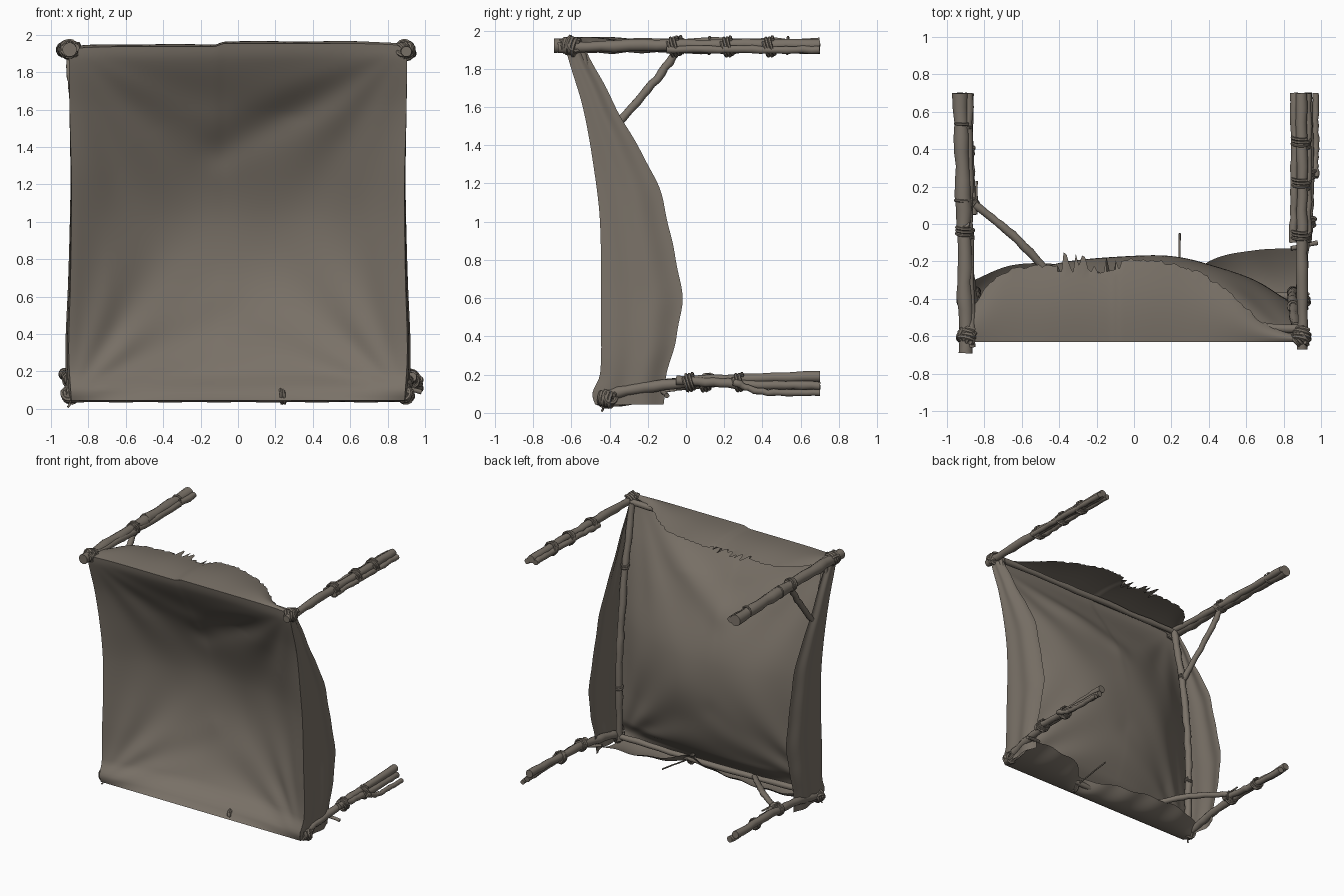
import bpy, bmesh, math, random
from mathutils import Vector

if "Cube" in bpy.data.objects:
    bpy.data.objects.remove(bpy.data.objects["Cube"])
random.seed(4)


def material(name, rgb):
    m = bpy.data.materials.new(name)
    m.diffuse_color = (*rgb, 1)
    m.use_nodes = True
    m.node_tree.nodes["Principled BSDF"].inputs["Base Color"].default_value = m.diffuse_color
    return m


HIDE = material("weathered brown", (0.195, 0.168, 0.138))


def finish(name, bm, angle=50):
    me = bpy.data.meshes.new(name)
    bm.to_mesh(me)
    bm.free()
    me.materials.append(HIDE)
    ob = bpy.data.objects.new(name, me)
    bpy.context.collection.objects.link(ob)
    bpy.ops.object.select_all(action='DESELECT')
    ob.select_set(True)
    bpy.context.view_layer.objects.active = ob
    bpy.ops.object.shade_smooth_by_angle(angle=math.radians(angle))
    return ob


def interp(pts, x):
    """Smooth interpolation through (x, value) pairs sorted by x."""
    if x <= pts[0][0]:
        return pts[0][1]
    for i in range(len(pts) - 1):
        (a, va), (b, vb) = pts[i], pts[i + 1]
        if x <= b:
            p = pts[max(i - 1, 0)]
            q = pts[min(i + 2, len(pts) - 1)]
            h, t = b - a, (x - a) / (b - a)
            ma, mb = (vb - p[1]) / (b - p[0]) * h, (q[1] - va) / (q[0] - a) * h
            return ((2*t**3 - 3*t*t + 1) * va + (t**3 - 2*t*t + t) * ma
                    + (3*t*t - 2*t**3) * vb + (t**3 - t*t) * mb)
    return pts[-1][1]


def sheet(name, nu, nv, fn, flip=False):
    bm = bmesh.new()
    g = [[bm.verts.new(fn(i / nu, j / nv)) for j in range(nv + 1)] for i in range(nu + 1)]
    for i in range(nu):
        for j in range(nv):
            f = [g[i][j], g[i + 1][j], g[i + 1][j + 1], g[i][j + 1]]
            bm.faces.new(f[::-1] if flip else f)
    return finish(name, bm, 60)


def sweep(bm, pts, radii, sides):
    pts = [Vector(p) for p in pts]
    rings = []
    d0 = (pts[1] - pts[0]).normalized()
    n = d0.orthogonal().normalized()
    for i, p in enumerate(pts):
        d = (pts[min(i + 1, len(pts) - 1)] - pts[max(i - 1, 0)]).normalized()
        n = (n - d * n.dot(d)).normalized()
        b = d.cross(n)
        rings.append([bm.verts.new(p + radii[i] * (n * math.cos(a) + b * math.sin(a)))
                      for a in (k * math.tau / sides for k in range(sides))])
    for r, s in zip(rings, rings[1:]):
        for k in range(sides):
            bm.faces.new((r[k], r[(k + 1) % sides], s[(k + 1) % sides], s[k]))
    bm.faces.new(rings[0][::-1])
    bm.faces.new(rings[-1])


def pole(name, pts, r, wobble=0.006, steps=9):
    """Knobbly branch through the given points."""
    m = steps * (len(pts) - 1)
    chans = [[(i, p[c]) for i, p in enumerate(pts)] for c in range(3)]
    path, radii = [], []
    for i in range(m + 1):
        t = i / steps
        w = wobble if 0 < i < m else 0
        path.append([interp(ch, t) + random.uniform(-w, w) for ch in chans])
        radii.append(r * random.uniform(0.9, 1.12))
    bm = bmesh.new()
    sweep(bm, path, radii, 12)
    return finish(name, bm)


def lashing(name, centre, axis, r, length, turns=4, cord=0.011):
    """Cord wound round an axis."""
    c, d = Vector(centre), Vector(axis).normalized()
    n = d.orthogonal().normalized()
    b = d.cross(n)
    path = []
    for i in range(turns * 14 + 1):
        a = i * math.tau / 14
        rr = r * (1 + 0.06 * math.sin(i * 0.7))
        path.append(c + d * length * (i / (turns * 14) - 0.5)
                    + rr * (n * math.cos(a) + b * math.sin(a)))
    bm = bmesh.new()
    sweep(bm, path, [cord] * len(path), 6)
    return finish(name, bm)


# Outline curves of the stretched hide
EDGE_Y = [(0.03, -0.47), (0.1, -0.49), (0.2, -0.45), (0.5, -0.445), (1.0, -0.45),
          (1.3, -0.485), (1.6, -0.54), (1.87, -0.62), (1.95, -0.63)]
EDGE_X = [(0.03, 0.89), (0.3, 0.905), (0.7, 0.895), (1.2, 0.89), (1.6, 0.9), (1.95, 0.905)]
BACK_Y = [(0.04, -0.12), (0.2, -0.1), (0.4, -0.05), (0.6, -0.02), (0.9, -0.075),
          (1.2, -0.15), (1.53, -0.33), (1.93, -0.54)]
TOP_REAR = [(-0.9, -0.5), (-0.82, -0.38), (-0.7, -0.26), (-0.4, -0.22), (-0.2, -0.23), (0.0, -0.19),
            (0.3, -0.24), (0.5, -0.36), (0.7, -0.53), (0.9, -0.6)]
BOTTOM_REAR = [(-0.9, -0.32), (-0.65, -0.22), (-0.35, -0.22), (0.0, -0.28), (0.24, -0.35),
               (0.4, -0.2), (0.65, -0.14), (0.9, -0.13)]
CORNERS = ((0.9, 1.95), (-0.9, 1.95), (-0.9, 0.05), (0.9, 0.05))


def top_z(x):
    return 1.945 + 0.008 * math.tanh((x + 0.1) * 60) - 0.03 * abs(x) ** 8


# Front panel, rolled over the top bar and sagging backward, folds run from the corners
def panel(u, v):
    s = 2 * u - 1
    z = 0.045 + v * (top_z(s * 0.9) - 0.045)
    x = s * interp(EDGE_X, z)
    mask = 0
    if 0 < v < 1 and abs(s) < 1:
        mask = (1 - abs(s) ** 2.5) ** 1.15 * math.sin(math.pi * v ** 0.8) ** (0.85 + 0.45 * v)
    fold = 0
    for cx, cz in CORNERS:
        d = math.hypot(x - cx, z - cz)
        fold += 0.08 * math.sin(14 * math.atan2(z - cz, x - cx)) * d * math.exp(-3.2 * d)
    for (ax, az), (bx, bz), amp in (((0.9, 1.95), (-0.1, 1.38), 0.04),
                                    ((-0.9, 1.95), (-0.1, 1.38), 0.015),
                                    ((-0.9, 0.05), (-0.1, 0.6), -0.02)):
        ex, ez = bx - ax, bz - az
        t = max(0, min(1, ((x - ax) * ex + (z - az) * ez) / (ex * ex + ez * ez)))
        q = math.hypot(x - ax - t * ex, z - az - t * ez)
        fold += amp * math.exp(-(q / 0.1) ** 2) * (1 - 0.6 * t)
    return (x, interp(EDGE_Y, z) + 0.275 * mask + fold * min(1, 2.5 * mask), z)


sheet("hide_front_panel", 90, 90, panel)


# Folded-over side flaps
def side_flap(side):
    def fn(u, v):
        z = 0.045 + v * 1.89
        y0, y1 = interp(EDGE_Y, z), interp(BACK_Y, z)
        y = y0 + (y1 - y0) * u
        x = interp(EDGE_X, z) + 0.012 * math.sin(u * 11 + z * 1.2) * u ** 0.5 * (1 - v * 0.5)
        x += 0.015 * math.sin(math.pi * u) * (1 - v) - 0.03 * u * u * v
        return (side * x, y + 0.003 * u * math.sin(z * 23), z)
    return fn


sheet("right_side_flap", 24, 70, side_flap(1))
sheet("left_side_flap", 24, 70, side_flap(-1), True)


# Top flap with a torn rear edge
def top_flap(u, v):
    x = (2 * u - 1) * 0.9
    y1 = interp(TOP_REAR, x)
    if v == 1:
        y1 += random.uniform(-0.1, 0.08) if -0.4 < x < -0.08 else random.uniform(-0.01, 0.01)
    z = top_z(x) + 0.015 * math.sin(math.pi * v) - 0.015 * v * v + 0.005 * math.sin(x * 14) * v
    return (x, -0.63 + (y1 + 0.63) * v, z)


sheet("top_flap", 110, 12, top_flap)


# Bottom flap, pinched at a tie
def bottom_flap(u, v):
    x = (2 * u - 1) * 0.89
    y1 = interp(BOTTOM_REAR, x)
    z = 0.045 - 0.02 * math.sin(math.pi * v) + 0.07 * v * v + 0.008 * math.sin(x * 24 + v * 3) * v
    return (x, -0.472 + (y1 + 0.472) * v, z)


sheet("bottom_flap", 80, 14, bottom_flap, True)

# Frame behind the hide: posts and cross bars
for side, label in ((-1, "left"), (1, "right")):
    pole(label + "_post", [(side * 0.865, -0.55, 1.91), (side * 0.85, -0.42, 1.3),
                           (side * 0.85, -0.365, 0.7), (side * 0.865, -0.39, 0.06)], 0.026, 0.003)
    for z, y in ((1.45, -0.44), (0.5, -0.365)):
        lashing(label + "_post_lashing", (side * 0.85, y, z), (0, 0, 1), 0.024, 0.03, 2, 0.009)
pole("top_bar", [(-0.92, -0.56, 1.91), (0, -0.555, 1.912), (0.92, -0.56, 1.91)], 0.022, 0.003)
pole("bottom_bar", [(-0.9, -0.41, 0.08), (0, -0.38, 0.085), (0.9, -0.39, 0.09)], 0.022, 0.003)

# Beams running back from the four corners
BEAMS = {
    "top_left_beam": [([(-0.9, -0.69, 1.92), (-0.91, 0.0, 1.92), (-0.93, 0.7, 1.92)], 0.04),
                      ([(-0.87, -0.66, 1.93), (-0.88, 0.0, 1.91), (-0.885, 0.7, 1.915)], 0.024)],
    "top_right_beam": [([(0.9, -0.67, 1.91), (0.9, 0.0, 1.925), (0.895, 0.7, 1.925)], 0.03),
                       ([(0.85, -0.1, 1.91), (0.86, 0.3, 1.915), (0.855, 0.7, 1.91)], 0.022),
                       ([(0.93, -0.1, 1.9), (0.93, 0.3, 1.9), (0.93, 0.7, 1.9)], 0.02)],
    "bottom_left_beam": [([(-0.89, -0.45, 0.07), (-0.9, 0.0, 0.15), (-0.93, 0.7, 0.19)], 0.028),
                         ([(-0.86, 0.05, 0.17), (-0.88, 0.35, 0.15), (-0.88, 0.7, 0.14)], 0.024)],
    "bottom_right_beam": [([(0.885, -0.45, 0.09), (0.91, 0.0, 0.16), (0.91, 0.7, 0.19)], 0.029),
                          ([(0.93, -0.05, 0.17), (0.94, 0.3, 0.15), (0.93, 0.7, 0.14)], 0.024),
                          ([(0.97, 0.25, 0.16), (0.97, 0.4, 0.11), (0.97, 0.7, 0.105)], 0.018)],
}
for name, parts in BEAMS.items():
    for pts, r in parts:
        pole(name, pts, r, 0.004)
WRAPS = {"top_left": (-0.905, 1.92, (-0.04,), 0.044), "top_right": (0.893, 1.915, (-0.06, 0.22, 0.44), 0.047),
         "bottom_left": (-0.895, 0.155, (0.1, 0.4), 0.038), "bottom_right": (0.925, 0.16, (0.02, 0.28), 0.042)}
for name, (x, z, ys, r) in WRAPS.items():
    for y in ys:
        lashing(name + "_beam_lashing", (x, y, z), (0.1, 1, 0.25), r, 0.05, 3, 0.009)
for y in (0.12, 0.53):
    lashing("top_left_beam_lashing", (-0.915, y, 1.92), (0.1, 1, 0.1), 0.042, 0.02, 1, 0.008)

# Corner lashings where beam, post and bar meet
for side in (-1, 1):
    for y, z, r in ((-0.6, 1.92, 0.037), (-0.41, 0.075, 0.032)):
        c = (side * 0.895, y, z)
        lashing("corner_lashing", c, (1, 0.6 * side, 0.3), r, 0.07, 4, 0.012)
        lashing("corner_lashing", c, (0.3, 1, -0.3), r + 0.004, 0.07, 4, 0.012)

# Braces on the left side, plus loose sticks and cord ends
pole("upper_brace", [(-0.9, 0.0, 1.95), (-0.885, -0.2, 1.69), (-0.855, -0.44, 1.42)], 0.022, 0.004)
pole("lower_brace", [(-0.9, 0.14, 0.18), (-0.65, -0.06, 0.16), (-0.36, -0.36, 0.1)], 0.022, 0.004)
lashing("brace_lashing", (-0.87, 0.11, 0.17), (1, -0.9, 0), 0.03, 0.05, 3, 0.009)
pole("loose_stick", [(0.84, -0.13, 0.12), (0.98, -0.1, 0.09)], 0.013, 0.002, 4)
for name, a, b in (("cord_end", (0.24, -0.36, 0.08), (0.245, -0.05, 0.12)),
                   ("cord_end", (-0.84, 0.08, 0.17), (-0.84, 0.23, 0.18)),
                   ("cord_end", (-0.88, -0.42, 0.06), (-0.91, -0.44, 0.01))):
    pole(name, [a, b], 0.006, 0.003, 5)
lashing("bottom_tie", (0.24, -0.42, 0.065), (1, 0, 0), 0.035, 0.03, 2, 0.009)
